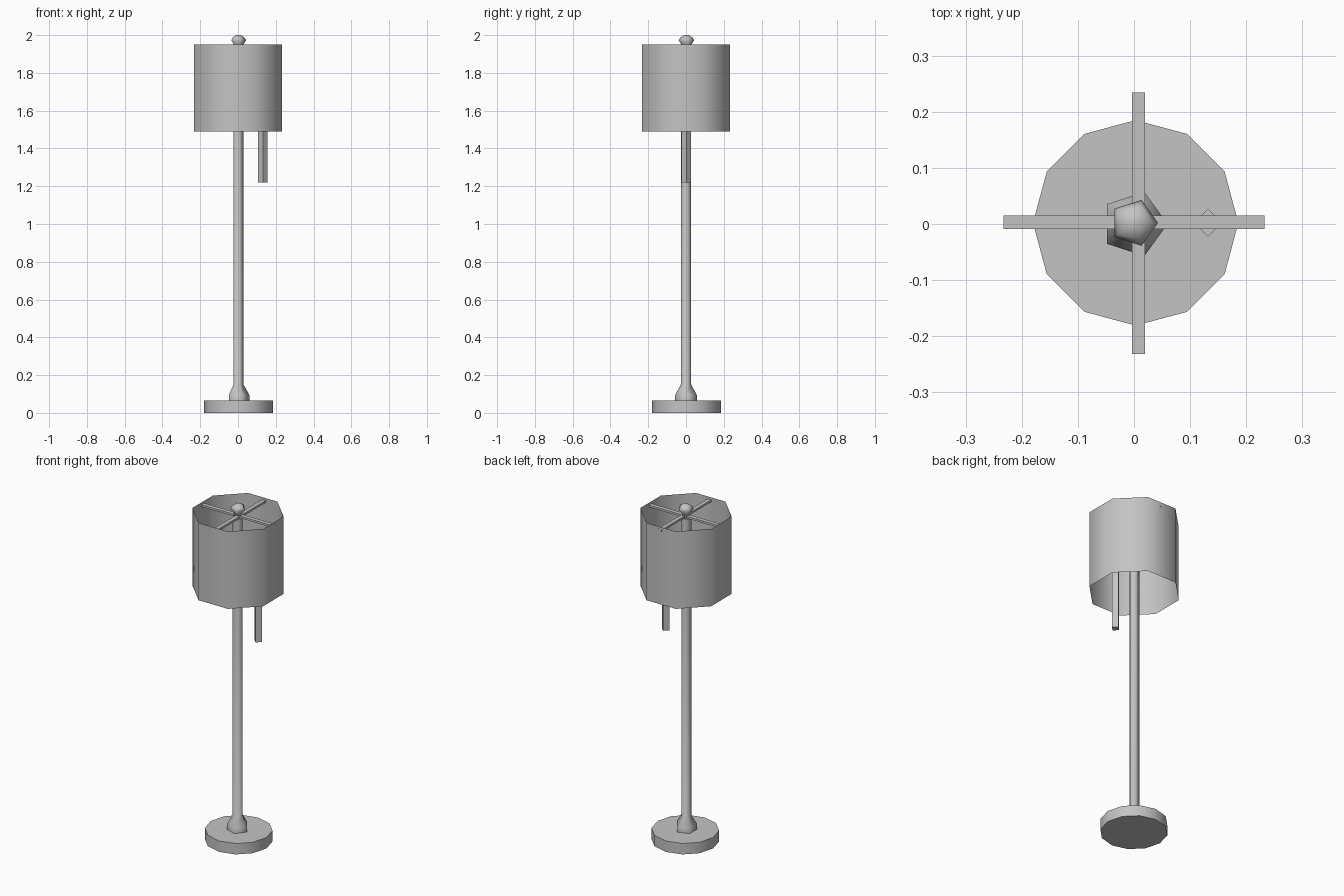
import bpy, bmesh
from math import cos, sin, pi, radians

cube = bpy.data.objects.get("Cube")
if cube:
    bpy.data.objects.remove(cube, do_unlink=True)

grey = bpy.data.materials.new("plain_grey")
grey.use_nodes = True
grey.diffuse_color = (0.55, 0.55, 0.55, 1)
grey.node_tree.nodes["Principled BSDF"].inputs["Base Color"].default_value = (0.55, 0.55, 0.55, 1)


def finish(name, bm, smooth):
    bmesh.ops.recalc_face_normals(bm, faces=bm.faces)
    mesh = bpy.data.meshes.new(name)
    bm.to_mesh(mesh)
    bm.free()
    mesh.materials.append(grey)
    obj = bpy.data.objects.new(name, mesh)
    bpy.context.collection.objects.link(obj)
    if smooth:
        bpy.ops.object.select_all(action="DESELECT")
        obj.select_set(True)
        bpy.context.view_layer.objects.active = obj
        bpy.ops.object.shade_smooth_by_angle(angle=radians(smooth))
    return obj


def turned(name, sides, profile, centre=(0, 0), turn=0.0, caps=True, smooth=0):
    """Spin a (radius, z) profile into a tube with a set number of sides."""
    bm = bmesh.new()
    rings = []
    for r, z in profile:
        angles = [turn + 2 * pi * i / sides for i in range(sides)]
        rings.append([bm.verts.new((centre[0] + r * cos(a), centre[1] + r * sin(a), z)) for a in angles])
    for low, high in zip(rings, rings[1:]):
        for i in range(sides):
            j = (i + 1) % sides
            bm.faces.new((low[i], low[j], high[j], high[i]))
    if caps:
        bm.faces.new(rings[0])
        bm.faces.new(rings[-1])
    return finish(name, bm, smooth)


def bar(name, size, centre):
    bm = bmesh.new()
    bmesh.ops.create_cube(bm, size=1)
    bmesh.ops.scale(bm, vec=size, verts=bm.verts)
    bmesh.ops.translate(bm, vec=centre, verts=bm.verts)
    return finish(name, bm, 0)


# Foot and stem
turned("base", 12, [(0.183, 0), (0.183, 0.065)], centre=(0.003, 0.002), smooth=40)
turned("stem", 5, [(0.06, 0.065), (0.06, 0.095), (0.029, 0.15), (0.029, 1.92)], smooth=75)

# Open shade, flat sides facing the axes
turned("shade", 8, [(0.252, 1.49), (0.252, 1.95)], turn=pi / 8, caps=False, smooth=60)

# Crossed supports inside the shade rim
bar("support_across", (0.466, 0.024, 0.012), (0, 0.003, 1.93))
bar("support_along", (0.024, 0.466, 0.012), (0.008, 0.001, 1.93))

# Knob on top
turned("finial", 5, [(0.02, 1.92), (0.024, 1.945), (0.043, 1.972), (0.034, 1.988), (0.014, 2.0)],
       centre=(0, 0.002), smooth=80)

# Pull cord
turned("pull_cord", 4, [(0.025, 1.22), (0.025, 1.6)], centre=(0.132, 0.002))
